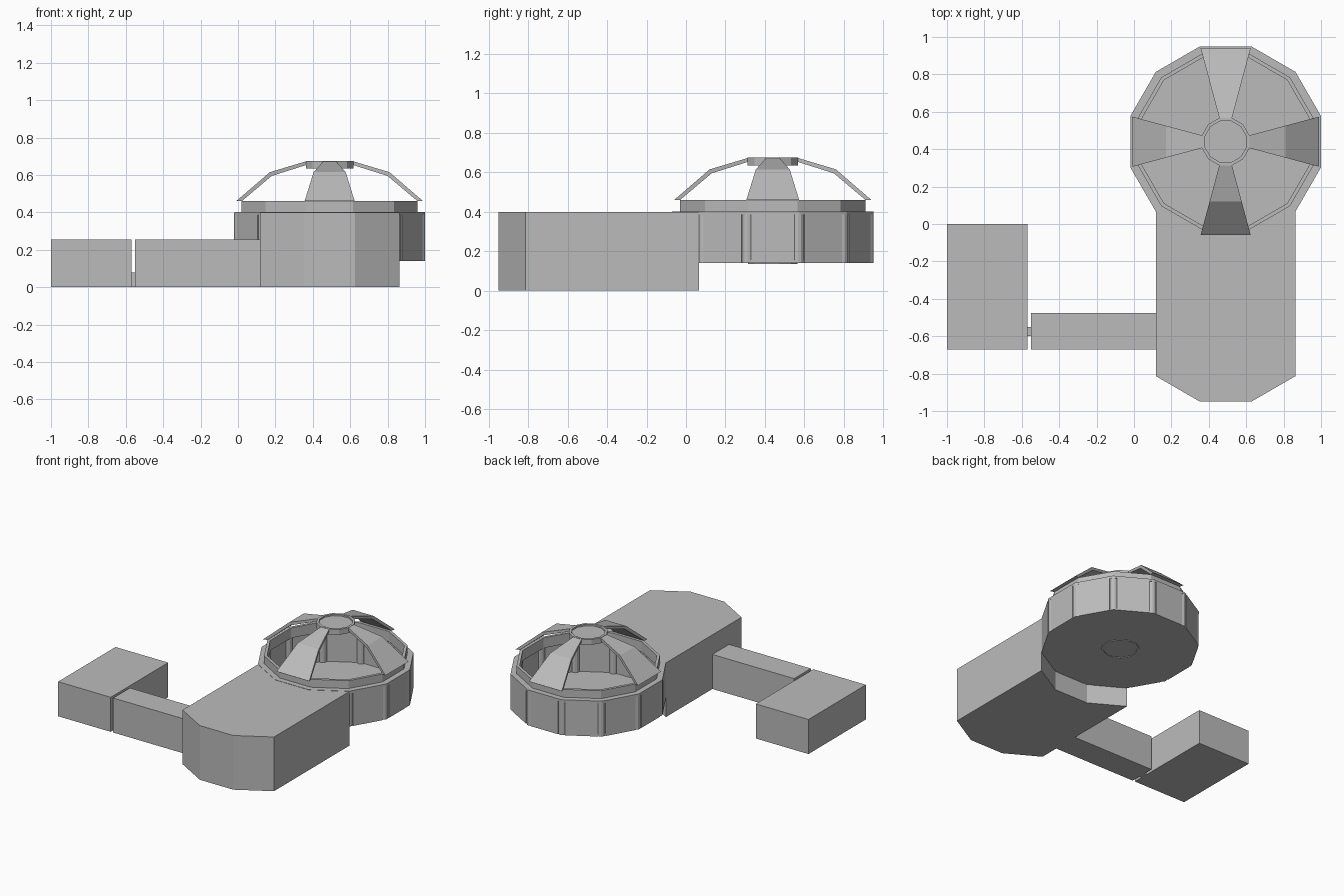
import bpy, bmesh, math

if "Cube" in bpy.data.objects:
    bpy.data.objects.remove(bpy.data.objects["Cube"])

CX, CY = 0.49, 0.44          # centre of the domed drum
T15 = math.tan(math.radians(15))

grey = bpy.data.materials.new("plain grey")
grey.diffuse_color = (0.5, 0.5, 0.5, 1)
grey.use_nodes = True
grey.node_tree.nodes["Principled BSDF"].inputs["Base Color"].default_value = grey.diffuse_color


def build(name, verts, faces):
    bm = bmesh.new()
    vs = [bm.verts.new(v) for v in verts]
    for f in faces:
        bm.faces.new([vs[i] for i in f])
    bmesh.ops.recalc_face_normals(bm, faces=bm.faces)
    me = bpy.data.meshes.new(name)
    bm.to_mesh(me)
    bm.free()
    me.materials.append(grey)
    ob = bpy.data.objects.new(name, me)
    bpy.context.collection.objects.link(ob)
    return ob


def prism(name, pts, z0, z1):
    n = len(pts)
    verts = [(x, y, z0) for x, y in pts] + [(x, y, z1) for x, y in pts]
    faces = [range(n), range(n, 2 * n)]
    faces += [(i, (i + 1) % n, n + (i + 1) % n, n + i) for i in range(n)]
    return build(name, verts, faces)


def box(name, x0, x1, y0, y1, z0, z1):
    return prism(name, [(x0, y0), (x1, y0), (x1, y1), (x0, y1)], z0, z1)


def twelve(apothem, cx=CX, cy=CY):
    # regular twelve-sided outline with a flat side facing each axis
    r = apothem / math.cos(math.radians(15))
    return [(cx + r * math.cos(math.radians(15 + 30 * k)),
             cy + r * math.sin(math.radians(15 + 30 * k))) for k in range(12)]


def ring(name, inner, outer, z0, z1):
    loops = [(outer, z0), (outer, z1), (inner, z1), (inner, z0)]
    verts = [(x, y, z) for a, z in loops for x, y in twelve(a)]
    faces = [(l * 12 + i, l * 12 + (i + 1) % 12,
              (l + 1) % 4 * 12 + (i + 1) % 12, (l + 1) % 4 * 12 + i)
             for l in range(4) for i in range(12)]
    return build(name, verts, faces)


def turn(r, s, a):
    # point at radius r and sideways offset s, turned by angle a about the drum
    return (CX + r * math.cos(a) - s * math.sin(a),
            CY + r * math.sin(a) + s * math.cos(a))


# main hall: half twelve-sided front, rear hollowed to receive the drum
front = twelve(0.51, CX, -0.44)
rear = twelve(0.51)
hall = [front[k] for k in (7, 8, 9, 10)] + [rear[k] for k in (10, 9, 8, 7)]
prism("main_hall", hall, 0, 0.40)

# side wing
box("corridor", -0.55, 0.13, -0.67, -0.475, 0, 0.255)
box("corridor_link", -0.575, -0.545, -0.60, -0.55, 0, 0.08)
box("annex", -1.0, -0.57, -0.67, 0.0, 0, 0.255)

# drum floor, with a shallow ring underneath
prism("drum_floor", twelve(0.505), 0.14, 0.155)
ring("floor_ring", 0.11, 0.125, 0.135, 0.145)

# drum wall panels and corner columns
for k in range(12):
    a = math.radians(30 * k)
    prism("wall_panel", [turn(0.475, -0.11, a), turn(0.51, -0.11, a),
                         turn(0.51, 0.11, a), turn(0.475, 0.11, a)], 0.14, 0.40)
    px, py = turn(0.497, 0, a + math.radians(15))
    col = [(px + 0.03 * math.cos(math.tau * i / 12),
            py + 0.03 * math.sin(math.tau * i / 12)) for i in range(12)]
    prism("column", col, 0.14, 0.398)

# rim and upper ring
ring("drum_rim", 0.45, 0.51, 0.385, 0.402)
ring("upper_ring", 0.45, 0.47, 0.40, 0.46)

# four bent dome ribs, widening outward
profile = [(0.50, 0.46), (0.32, 0.615), (0.12, 0.675),
           (0.12, 0.655), (0.31, 0.595), (0.47, 0.46)]
n = len(profile)
for k in range(4):
    a = math.radians(90 * k)
    verts = [(*turn(r, side * r * T15, a), z) for side in (-1, 1) for r, z in profile]
    faces = [range(n), range(n, 2 * n)]
    faces += [(i, (i + 1) % n, n + (i + 1) % n, n + i) for i in range(n)]
    build("dome_rib", verts, faces)

# hub at the top of the dome
ring("dome_hub", 0.11, 0.127, 0.635, 0.675)
prism("hub_plate", twelve(0.115), 0.652, 0.664)
